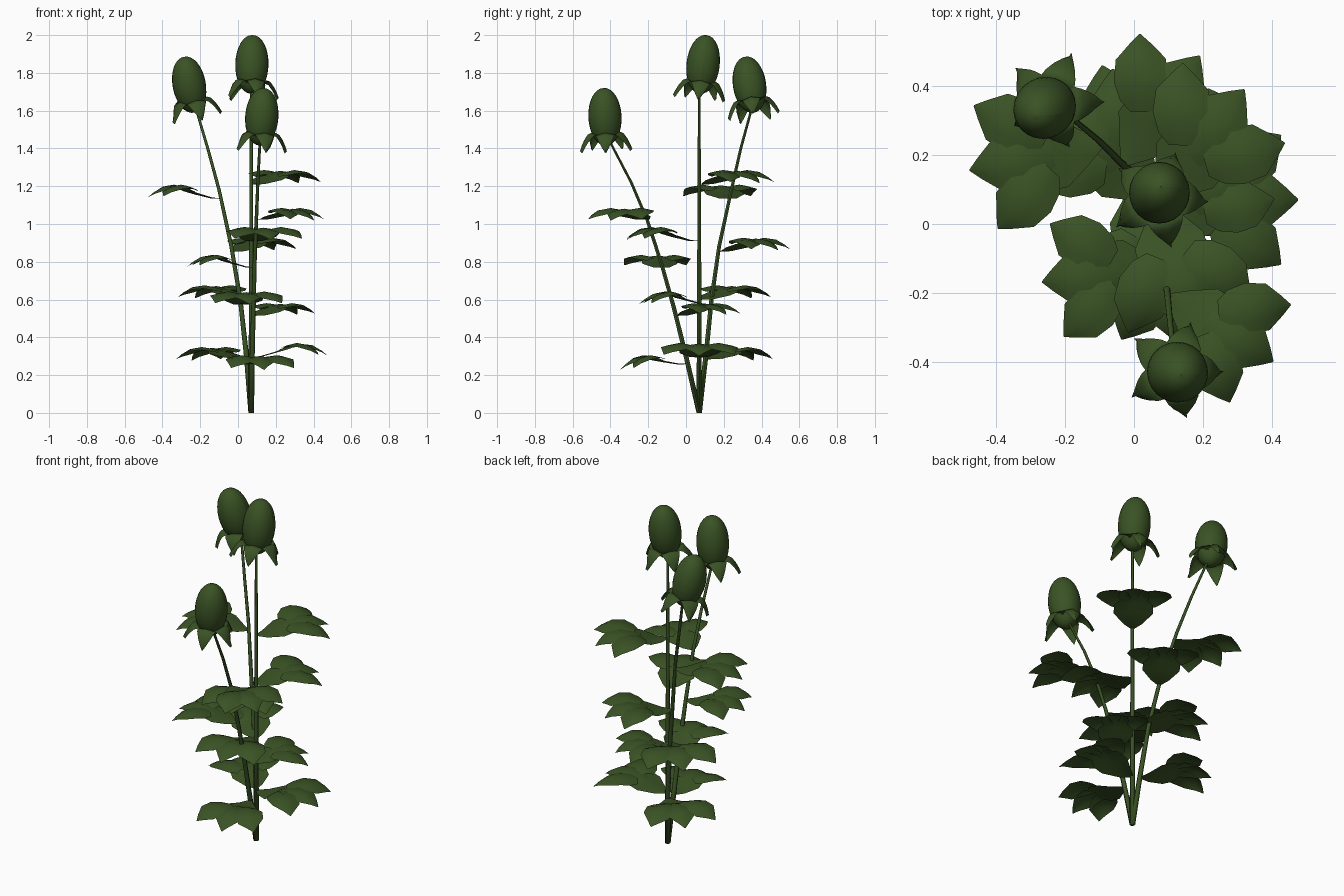
import bpy, math
from mathutils import Vector, Matrix

if "Cube" in bpy.data.objects:
    bpy.data.objects.remove(bpy.data.objects["Cube"])

green = bpy.data.materials.new("dark leaf green")
green.diffuse_color = (0.042, 0.085, 0.018, 1)
green.use_nodes = True
green.node_tree.nodes["Principled BSDF"].inputs["Base Color"].default_value = green.diffuse_color


def add_mesh(name, verts, faces, smooth=True):
    me = bpy.data.meshes.new(name)
    me.from_pydata([tuple(v) for v in verts], [], faces)
    me.materials.append(green)
    me.polygons.foreach_set("use_smooth", [smooth] * len(me.polygons))
    me.update()
    ob = bpy.data.objects.new(name, me)
    bpy.context.collection.objects.link(ob)
    return ob


def strip(rows, verts, faces):
    """Join rows of equal length into quads."""
    n = len(rows[0])
    base = len(verts)
    for row in rows:
        verts.extend(row)
    for i in range(len(rows) - 1):
        for j in range(n - 1):
            a = base + i * n + j
            faces.append((a, a + 1, a + n + 1, a + n))


def path_point(path, z):
    for a, b in zip(path, path[1:]):
        if a[2] <= z <= b[2]:
            return Vector(a).lerp(Vector(b), (z - a[2]) / (b[2] - a[2]))
    return Vector(path[-1])


# Stem: tapered tube along a path
def stem(name, path, sides=10):
    verts, faces = [], []
    rows = []
    for p in path:
        r = 0.015 - 0.008 * p[2] / path[-1][2]
        rows.append([Vector(p) + Vector((r * math.cos(k * math.tau / sides),
                                         r * math.sin(k * math.tau / sides), 0))
                     for k in range(sides + 1)])
    strip(rows, verts, faces)
    faces.append(tuple(range(sides))[::-1])
    add_mesh(name, verts, faces)


# Leaflets: base point, tip point, (position, half width) outline
BLADE = [(0, .035), (.15, .066), (.4, .084), (.68, .076), (.88, .032), (1, .002)]
HEART = [(0, .008), (.2, .05), (.5, .105), (.75, .105), (.92, .06), (1, .01)]
LEAFLETS = [((0, 0), (.25, 0), HEART, 0),
            ((.15, 0), (.405, 0), BLADE, .003),
            ((.165, .045), (.355, .187), BLADE, .006),
            ((.165, -.045), (.355, -.187), BLADE, .006)]


def leaf(name, origin, angle, size, droop):
    verts, faces = [], []
    turn = (Matrix.Rotation(math.radians(angle), 3, 'Z')
            @ Matrix.Rotation(math.radians(droop), 3, 'Y')) * size
    for base, tip, outline, lift in LEAFLETS:
        base, tip = Vector(base), Vector(tip)
        d = (tip - base).normalized()
        side = Vector((-d.y, d.x))
        rows = []
        for t, w in outline:
            row = []
            for s in (1, .5, 0, -.5, -1):
                p = base.lerp(tip, t) + side * (w * s)
                r = min(p.length / .41, 1.0)
                z = .07 * math.sin(math.pi * r ** 1.7) + lift - .2 * w * abs(s) ** 1.5
                row.append(origin + turn @ Vector((p.x, p.y, z)))
            rows.append(row[::-1])
        strip(rows, verts, faces)
    add_mesh(name, verts, faces)


# Bud: egg with five drooping sepals
def bud(name, bottom, tip):
    bottom, tip = Vector(bottom), Vector(tip)
    axis = (tip - bottom).normalized()
    rot = Vector((0, 0, 1)).rotation_difference(axis).to_matrix()
    h = (tip - bottom).length
    verts, faces, rows = [], [], []
    for i in range(17):
        a = math.pi * i / 16
        r = .088 * math.sin(a) ** .95 if 0 < i < 16 else 0.0005
        z = h / 2 * (1 - math.cos(a))
        rows.append([bottom + rot @ Vector((r * math.cos(k * math.tau / 24),
                                            r * math.sin(k * math.tau / 24), z))
                     for k in range(25)])
    strip(rows, verts, faces)
    add_mesh(name, verts, faces)

    verts, faces = [], []
    profile = [(.05, .055, .04), (.08, .073, .052), (.1, .064, .046),
               (.12, .037, .033), (.135, .008, .018), (.146, -.02, .001)]
    for k in range(5):
        turn = Matrix.Rotation(math.radians(-2 + 72 * k), 3, 'Z')
        rows = [[bottom + rot @ (turn @ Vector((r - .012 * abs(s), w * s, z - .012 * abs(s))))
                 for s in (-1, 0, 1)] for r, z, w in profile]
        strip(rows, verts, faces)
    add_mesh(name + "_sepals", verts, faces)


# Each plant stalk: path, leaves (height, heading, size, droop), bud ends
STALKS = {
    "middle": ([(.07, .07, 0), (.07, .07, .6), (.07, .07, 1.2), (.07, .07, 1.72)],
               [(.295, 0, 1, 0), (.6, 137, 1, 0), (.91, 285, .98, 0), (1.21, 52, 1, 0)],
               (.07, .073, 1.69), (.077, .108, 2.0)),
    "back": ([(.07, .07, 0), (.045, .105, .3), (.012, .135, .6), (-.035, .175, .88),
              (-.1, .24, 1.18), (-.16, .29, 1.4), (-.225, .35, 1.62)],
             [(.285, 139, .95, 2), (.575, 277, .95, 1), (.855, 55, .95, 0),
              (1.135, 191, .97, 0)],
             (-.232, .358, 1.59), (-.285, .314, 1.885)),
    "front": ([(.07, .07, 0), (.075, 0, .3), (.082, -.065, .56), (.088, -.13, .79),
               (.097, -.205, 1.02), (.105, -.29, 1.22), (.117, -.41, 1.45)],
              [(.26, -80, .9, 6), (.515, 49, .87, 0), (.77, 187, .88, 0),
               (1.025, -32, .89, 2)],
              (.115, -.422, 1.415), (.137, -.436, 1.72)),
}
for name, (path, leaves, bottom, tip) in STALKS.items():
    stem(name + "_stem", path)
    for i, (z, heading, size, droop) in enumerate(leaves):
        leaf(f"{name}_leaf_{i + 1}", path_point(path, z), heading, size, droop)
    bud(name + "_bud", bottom, tip)
